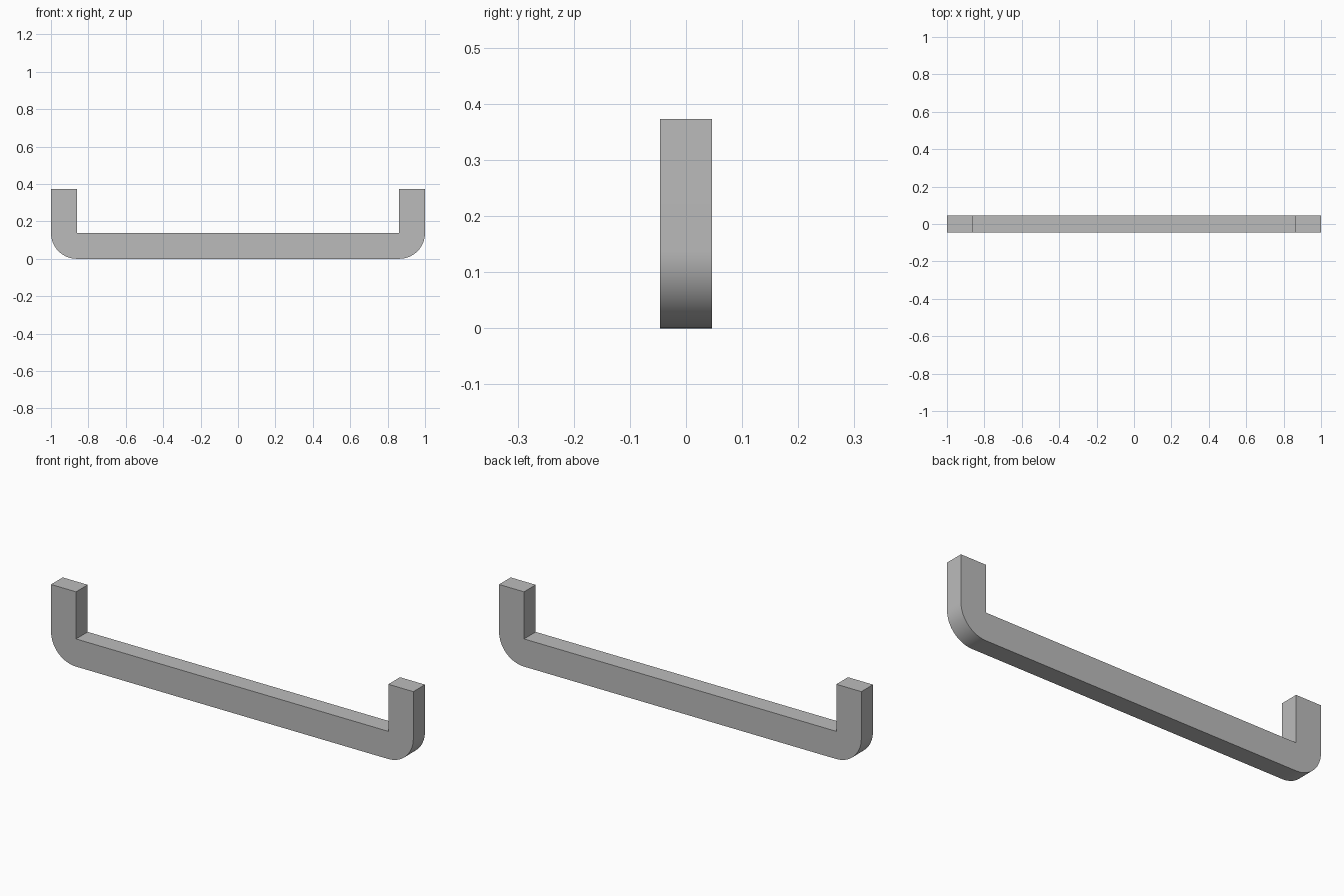
import bpy
import bmesh
from math import sin, cos, pi, radians

cube = bpy.data.objects.get("Cube")
if cube:
    bpy.data.objects.remove(cube)

HALF_LENGTH, HEIGHT, HALF_DEPTH = 1.0, 0.373, 0.046
THICK = 0.138       # width of the bar and posts, and outer bend radius
BEND_STEPS = 16

# Plain grey metal
metal = bpy.data.materials.new("grey metal")
grey = (0.5, 0.5, 0.5, 1)
metal.diffuse_color = grey
metal.use_nodes = True
metal.node_tree.nodes["Principled BSDF"].inputs["Base Color"].default_value = grey

# Right half of the outline: rounded outer corner, sharp inner corner
inner = HALF_LENGTH - THICK
half = []
for i in range(BEND_STEPS + 1):
    a = pi / 2 * i / BEND_STEPS
    half.append((inner + THICK * sin(a), THICK * (1 - cos(a))))
half += [(HALF_LENGTH, HEIGHT), (inner, HEIGHT), (inner, THICK)]
outline = half + [(-x, z) for x, z in reversed(half)]

# Handle: outline extruded through its depth
bm = bmesh.new()
face = bm.faces.new([bm.verts.new((x, -HALF_DEPTH, z)) for x, z in outline])
extruded = bmesh.ops.extrude_face_region(bm, geom=[face], use_keep_orig=True)
moved = [v for v in extruded["geom"] if isinstance(v, bmesh.types.BMVert)]
bmesh.ops.translate(bm, verts=moved, vec=(0, 2 * HALF_DEPTH, 0))
bmesh.ops.recalc_face_normals(bm, faces=bm.faces)
mesh = bpy.data.meshes.new("pull_handle")
bm.to_mesh(mesh)
bm.free()
mesh.materials.append(metal)
handle = bpy.data.objects.new("pull_handle", mesh)
bpy.context.collection.objects.link(handle)

# Smooth bends with crisp edges
bpy.ops.object.select_all(action="DESELECT")
handle.select_set(True)
bpy.context.view_layer.objects.active = handle
bpy.ops.object.shade_smooth_by_angle(angle=radians(30))
